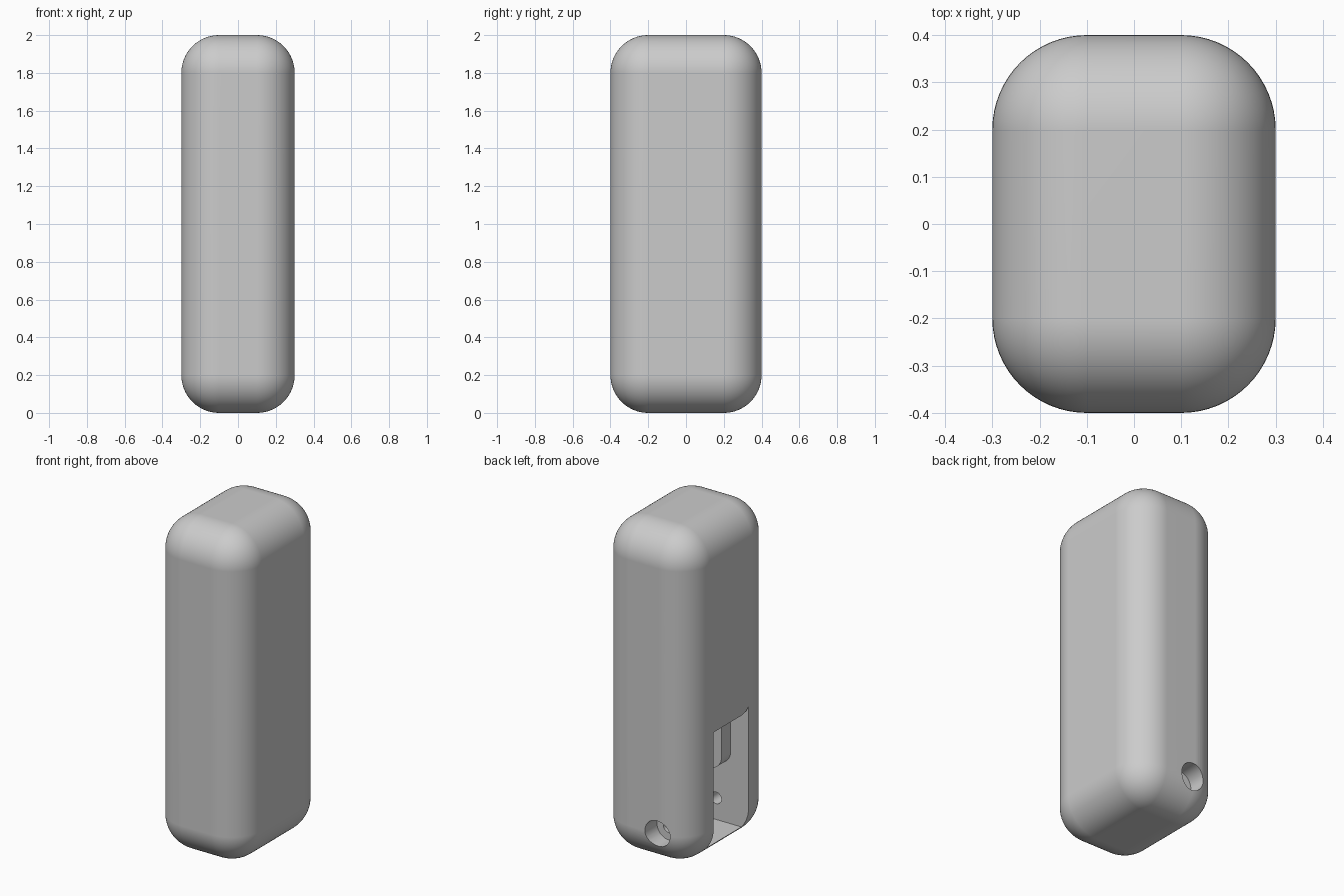
import bpy, bmesh, math
from mathutils import Vector

if "Cube" in bpy.data.objects:
    bpy.data.objects.remove(bpy.data.objects["Cube"])

grey = bpy.data.materials.new("plain grey")
grey.diffuse_color = (0.6, 0.6, 0.6, 1)
grey.use_nodes = True
grey.node_tree.nodes["Principled BSDF"].inputs["Base Color"].default_value = grey.diffuse_color


def add(name, bm):
    bmesh.ops.recalc_face_normals(bm, faces=bm.faces)
    me = bpy.data.meshes.new(name)
    bm.to_mesh(me)
    bm.free()
    me.materials.append(grey)
    ob = bpy.data.objects.new(name, me)
    bpy.context.collection.objects.link(ob)
    return ob


def prism(name, pts, sweep):
    """Closed outline swept along a vector."""
    bm = bmesh.new()
    face = bm.faces.new([bm.verts.new(p) for p in pts])
    ext = bmesh.ops.extrude_face_region(bm, geom=[face], use_keep_orig=True)
    bmesh.ops.translate(bm, vec=Vector(sweep),
                        verts=[g for g in ext["geom"] if isinstance(g, bmesh.types.BMVert)])
    return add(name, bm)


def bore(name, x, z, r, y0, y1):
    """Round cutter running along y."""
    n = 40
    ring = [(x + r * math.cos(math.tau * i / n), y0, z + r * math.sin(math.tau * i / n))
            for i in range(n)]
    return prism(name, ring, (0, y1 - y0, 0))


# rounded body
bm = bmesh.new()
bmesh.ops.create_cube(bm, size=1)
for v in bm.verts:
    v.co = Vector((v.co.x * 0.6, v.co.y * 0.8, v.co.z * 2 + 1))
bmesh.ops.bevel(bm, geom=bm.edges[:], offset=0.2, segments=16, profile=0.5,
                affect='EDGES', clamp_overlap=False)
body = add("body", bm)

# side compartment, screw recess on the back, and pin hole across the compartment
compartment = [(0.165, 0.07), (0.165, 0.78), (-0.10, 0.78), (-0.14, 0.787),
               (-0.168, 0.81), (-0.168, 0.07)]
cutters = [
    prism("compartment_cutter", [(-0.4, y, z) for y, z in compartment], (0.5, 0, 0)),
    bore("recess_cutter", -0.086, 0.2, 0.08, 0.285, 0.5),
    bore("pin_hole_cutter", -0.083, 0.2, 0.035, -0.26, 0.3),
]
for c in cutters:
    mod = body.modifiers.new(c.name, 'BOOLEAN')
    mod.operation = 'DIFFERENCE'
    mod.solver = 'EXACT'
    mod.object = c
dg = bpy.context.evaluated_depsgraph_get()
cut_mesh = bpy.data.meshes.new_from_object(body.evaluated_get(dg))
body.modifiers.clear()
body.data = cut_mesh
for c in cutters:
    bpy.data.objects.remove(c)

# round-bottomed tab hanging inside the compartment
r, cx, cz = 0.085, -0.095, 0.505
outline = [(cx + r * math.cos(a), -0.18, cz + r * math.sin(a))
           for a in (math.pi + math.pi * i / 20 for i in range(21))]
outline += [(cx + r, -0.18, 0.8), (cx - r, -0.18, 0.8)]
tab = prism("inner_tab", outline, (0, 0.098, 0))

# smooth shading with crisp cut edges
for ob in (body, tab):
    bpy.ops.object.select_all(action='DESELECT')
    ob.select_set(True)
    bpy.context.view_layer.objects.active = ob
    bpy.ops.object.shade_smooth_by_angle(angle=math.radians(30))
    wn = ob.modifiers.new("even_normals", 'WEIGHTED_NORMAL')
    wn.keep_sharp = True
